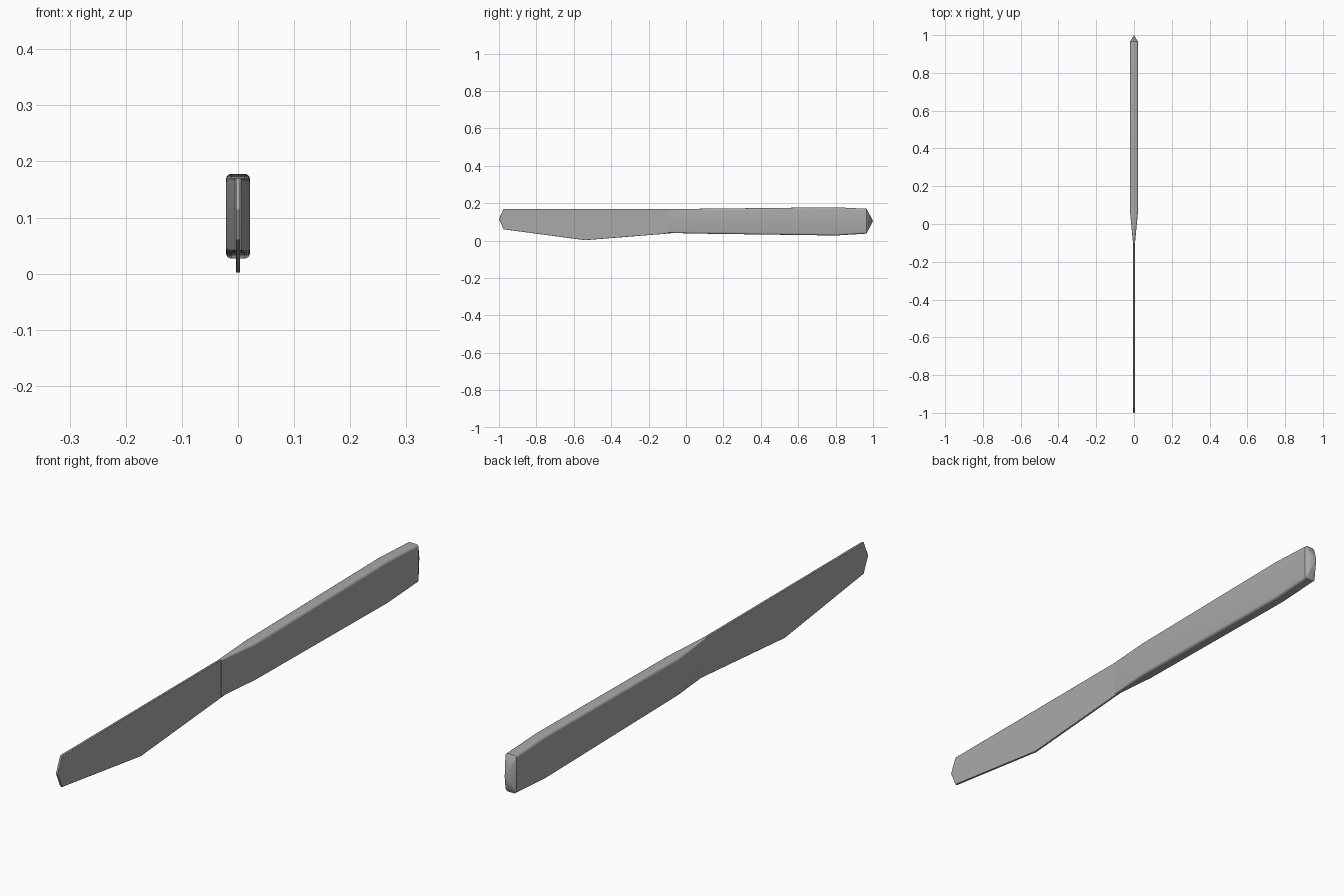
import bpy, bmesh, math

if "Cube" in bpy.data.objects:
    bpy.data.objects.remove(bpy.data.objects["Cube"])

steel = bpy.data.materials.new("steel grey")
steel.diffuse_color = (0.4, 0.4, 0.4, 1)
steel.use_nodes = True
steel.node_tree.nodes["Principled BSDF"].inputs["Base Color"].default_value = steel.diffuse_color


def finish(name, bm, angle):
    bmesh.ops.recalc_face_normals(bm, faces=bm.faces)
    mesh = bpy.data.meshes.new(name)
    bm.to_mesh(mesh)
    bm.free()
    ob = bpy.data.objects.new(name, mesh)
    bpy.context.collection.objects.link(ob)
    mesh.materials.append(steel)
    bpy.ops.object.select_all(action='DESELECT')
    ob.select_set(True)
    bpy.context.view_layer.objects.active = ob
    bpy.ops.object.shade_smooth_by_angle(angle=math.radians(angle))
    return ob


# Thin blade: side outline (y, z) extruded across x, with a slight edge bevel
T = 0.004
outline = [(-1, 0.115), (-0.975, 0.17), (-0.08, 0.17), (-0.08, 0.038),
           (-0.1, 0.037), (-0.54, 0.002), (-0.975, 0.06)]
bm = bmesh.new()
face = bm.faces.new([bm.verts.new((-T, y, z)) for y, z in outline])
ext = bmesh.ops.extrude_face_region(bm, geom=[face])
bmesh.ops.translate(bm, vec=(2 * T, 0, 0),
                    verts=[v for v in ext["geom"] if isinstance(v, bmesh.types.BMVert)])
blade = finish("blade", bm, 30)
bev = blade.modifiers.new("edge", 'BEVEL')
bev.width = 0.0015
bev.segments = 2

# Handle: rounded rectangle sections (y, half width, bottom, top, corner radius)
sections = [(-0.1, 0.0055, 0.041, 0.170, 0.003),
            (0.07, 0.0215, 0.037, 0.170, 0.010),
            (0.80, 0.0215, 0.027, 0.178, 0.010),
            (0.965, 0.0215, 0.037, 0.170, 0.010)]
STEPS = 4


def ring(bm, y, w, lo, hi, r):
    verts = []
    for k, (sx, cz) in enumerate([(1, hi - r), (-1, hi - r), (-1, lo + r), (1, lo + r)]):
        for s in range(STEPS + 1):
            a = math.pi / 2 * (k + s / STEPS)
            verts.append(bm.verts.new((sx * (w - r) + r * math.cos(a), y,
                                       cz + r * math.sin(a))))
    return verts


bm = bmesh.new()
rings = [ring(bm, *s) for s in sections]
n = len(rings[0])
for a, b in zip(rings, rings[1:]):
    for i in range(n):
        j = (i + 1) % n
        bm.faces.new((a[i], a[j], b[j], b[i]))
bm.faces.new(rings[0])
# Pointed butt end
tip = bm.verts.new((0, 1, 0.105))
for i in range(n):
    bm.faces.new((rings[-1][i], rings[-1][(i + 1) % n], tip))
finish("handle", bm, 30)
